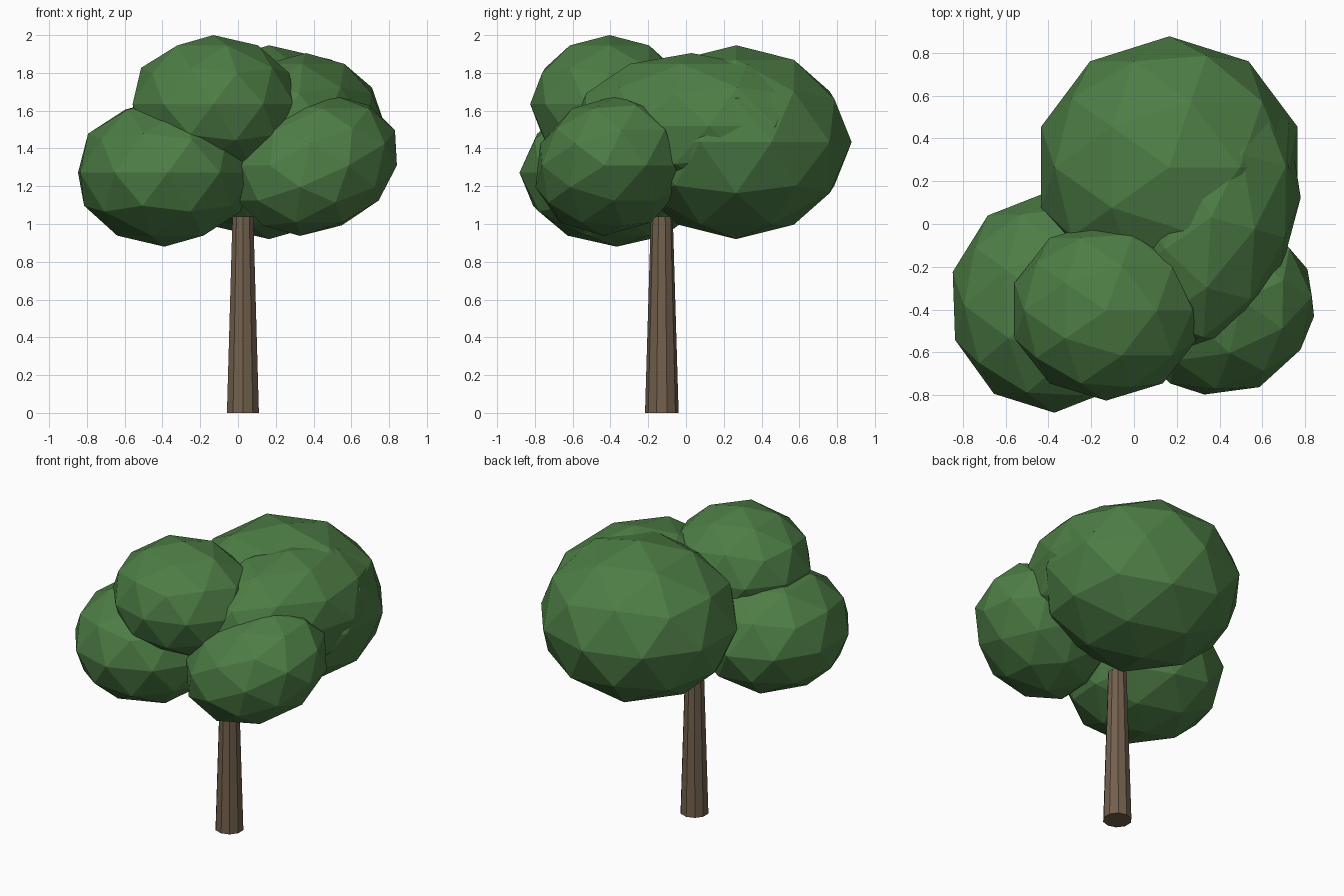
import bpy
from math import radians

old = bpy.data.objects.get("Cube")
if old:
    bpy.data.objects.remove(old)


def make_material(name, rgb):
    mat = bpy.data.materials.new(name)
    mat.use_nodes = True
    colour = (*rgb, 1)
    mat.diffuse_color = colour
    bsdf = next(n for n in mat.node_tree.nodes if n.type == 'BSDF_PRINCIPLED')
    bsdf.inputs["Base Color"].default_value = colour
    return mat


leaf_green = make_material("leaf green", (0.075, 0.207, 0.06))
bark_brown = make_material("bark brown", (0.17, 0.117, 0.075))


def finish(name, mat):
    obj = bpy.context.object
    obj.name = name
    obj.data.materials.append(mat)
    bpy.ops.object.shade_flat()
    return obj


def leaf_clump(name, centre, radii, turn=(0, 0, 0)):
    bpy.ops.mesh.primitive_ico_sphere_add(
        subdivisions=2, radius=1, location=centre,
        rotation=[radians(a) for a in turn])
    bpy.context.object.scale = radii
    finish(name, leaf_green)


# Tapered trunk, its top buried in the leaves
bpy.ops.mesh.primitive_cone_add(vertices=10, radius1=0.089, radius2=0.058,
                                depth=1.04, location=(0.026, -0.128, 0.52))
finish("trunk", bark_brown)

# Overlapping leaf clumps
leaf_clump("back_leaves", (0.165, 0.265, 1.433), (0.63, 0.612, 0.513))
leaf_clump("right_leaves", (-0.39, -0.367, 1.272), (0.475, 0.515, 0.392), (0, 0, 2))
leaf_clump("top_leaves", (-0.13, -0.405, 1.635), (0.45, 0.42, 0.365))
leaf_clump("left_leaves", (0.415, -0.395, 1.31), (0.465, 0.405, 0.35), (0, -25, 25))
leaf_clump("middle_leaves", (0.36, 0.03, 1.52), (0.40, 0.645, 0.385), (0, 0, -15))
